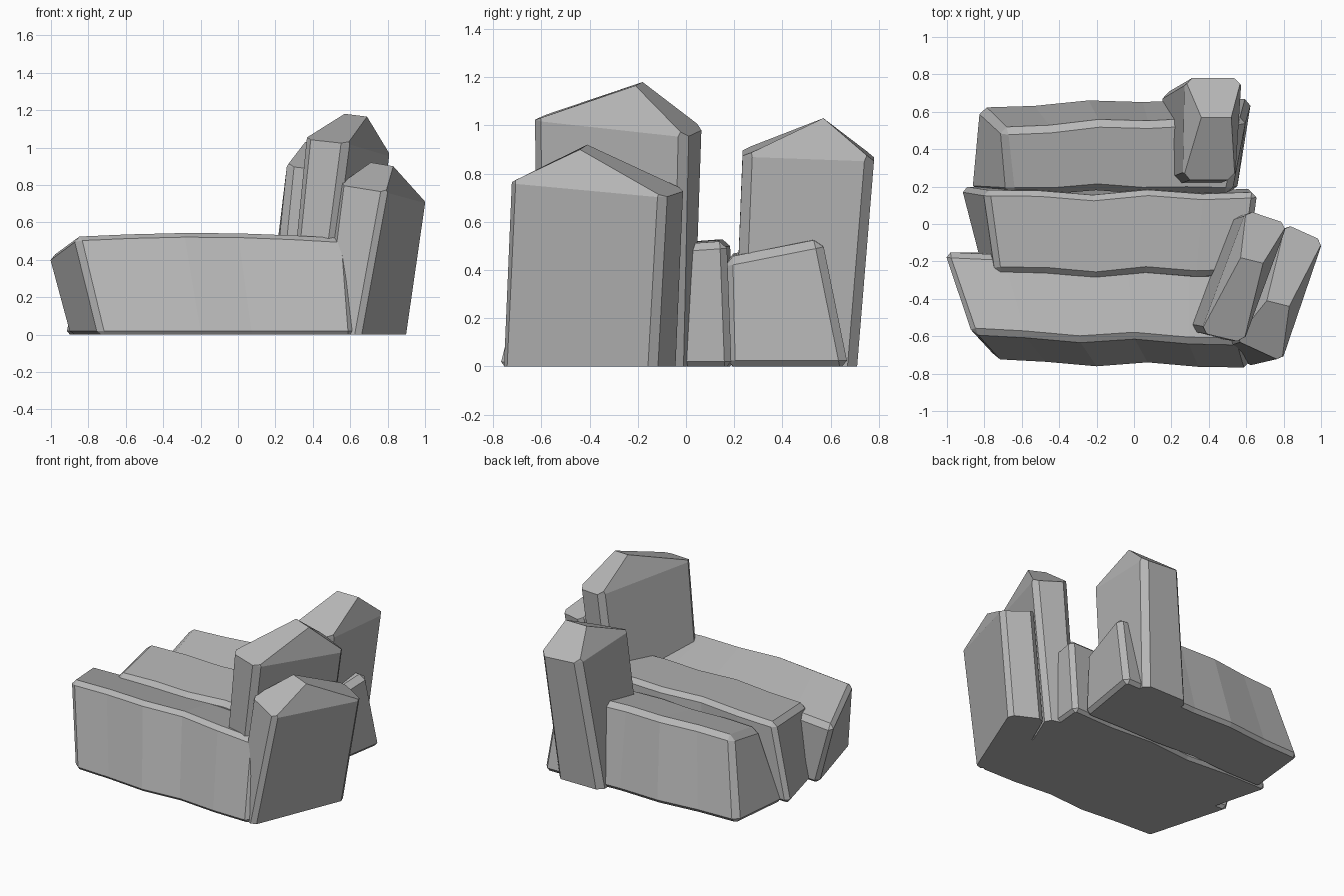
import bpy, bmesh, math
from mathutils import Vector

if "Cube" in bpy.data.objects:
    bpy.data.objects.remove(bpy.data.objects["Cube"])

stone = bpy.data.materials.new("grey_stone")
stone.diffuse_color = (0.47, 0.47, 0.47, 1)
stone.use_nodes = True
stone.node_tree.nodes["Principled BSDF"].inputs["Base Color"].default_value = stone.diffuse_color


def finish(name, bm, edges, width):
    """Chamfer the given edges, trim flat at ground level and make the object."""
    bmesh.ops.recalc_face_normals(bm, faces=bm.faces)
    bmesh.ops.bevel(bm, geom=edges, offset=width, segments=1, profile=0.5,
                    affect='EDGES', clamp_overlap=True)
    cut = bmesh.ops.bisect_plane(bm, geom=bm.verts[:] + bm.edges[:] + bm.faces[:],
                                 plane_co=(0, 0, 0), plane_no=(0, 0, 1), clear_inner=True)
    rim = [g for g in cut["geom_cut"] if isinstance(g, bmesh.types.BMEdge) and g.is_boundary]
    if rim:
        bmesh.ops.holes_fill(bm, edges=rim)
    bmesh.ops.recalc_face_normals(bm, faces=bm.faces)
    me = bpy.data.meshes.new(name)
    bm.to_mesh(me)
    bm.free()
    me.materials.append(stone)
    bpy.context.collection.objects.link(bpy.data.objects.new(name, me))


def slab(name, left, right, wave, width, rise):
    """Long block between two end outlines (front-bottom, front-top, back-top,
    back-bottom); wave shifts the middle sections in y, rise lifts their tops."""
    bm = bmesh.new()
    n = len(wave) + 1
    rings = []
    for i in range(n + 1):
        t = i / n
        dy = wave[i - 1] if 0 < i < n else 0
        dz = rise * math.sin(math.pi * t)
        ring = []
        for k in range(4):
            p = Vector(left[k]).lerp(Vector(right[k]), t)
            ring.append(bm.verts.new(p + Vector((0, dy, dz if k in (1, 2) else 0))))
        rings.append(ring)
    for a, b in zip(rings, rings[1:]):
        for k in range(4):
            bm.faces.new((a[k], a[(k + 1) % 4], b[(k + 1) % 4], b[k]))
    bm.faces.new(rings[0])
    bm.faces.new(rings[-1])
    bm.normal_update()
    bmesh.ops.recalc_face_normals(bm, faces=bm.faces)
    sharp = [e for e in bm.edges if e.calc_face_angle(0) > math.radians(35)]
    finish(name, bm, sharp, width)


def pillar(name, base, top, ridge, width):
    """Leaning column with a hipped peak; corners run front-left, front-right,
    back-right, back-left and the ridge runs left to right."""
    bm = bmesh.new()
    top = [Vector(p) for p in top]
    lo = []
    for b, t in zip(base, top):
        b = Vector((*b, 0))
        lo.append(bm.verts.new(b + (b - t) * 0.15))     # continues below ground
    hi = [bm.verts.new(p) for p in top]
    rl, rr = [bm.verts.new(p) for p in ridge]
    for k in range(4):
        j = (k + 1) % 4
        bm.faces.new((lo[k], lo[j], hi[j], hi[k]))
    bm.faces.new(lo)
    bm.faces.new((hi[0], hi[1], rr, rl))
    bm.faces.new((hi[2], hi[3], rl, rr))
    bm.faces.new((hi[1], hi[2], rr))
    bm.faces.new((hi[3], hi[0], rl))
    corners = [bm.edges.get((a, b)) for a, b in zip(lo, hi)]
    finish(name, bm, corners, width)


# Three long layered slabs
slab("front_slab",
     [(-0.74, -0.73, -0.01), (-0.87, -0.585, 0.53), (-1.02, -0.15, 0.42), (-0.90, -0.15, -0.01)],
     [(0.62, -0.775, -0.01), (0.58, -0.64, 0.52), (0.62, -0.20, 0.42), (0.62, -0.20, -0.01)],
     [-0.005, -0.02, 0.01, -0.005], 0.03, 0.025)
slab("middle_slab",
     [(-0.80, -0.29, -0.01), (-0.74, -0.26, 0.48), (-0.80, 0.18, 0.515), (-0.93, 0.20, -0.01)],
     [(0.60, -0.29, -0.01), (0.60, -0.27, 0.49), (0.66, 0.17, 0.52), (0.64, 0.19, -0.01)],
     [0, -0.022, 0.008, -0.012], 0.03, 0.012)
slab("back_slab",
     [(-0.88, 0.17, -0.01), (-0.67, 0.16, 0.45), (-0.71, 0.51, 0.53), (-0.83, 0.63, -0.01)],
     [(0.55, 0.17, -0.01), (0.52, 0.16, 0.45), (0.60, 0.565, 0.53), (0.63, 0.675, -0.01)],
     [0.0, 0.02, 0.002, 0.005], 0.035, 0.012)

# Three leaning, peaked pillars
pillar("front_pillar",
       [(0.44, -0.65), (0.65, -0.77), (0.91, -0.13), (0.71, -0.03)],
       [(0.54, -0.62, 0.80), (0.79, -0.735, 0.76), (1.01, -0.09, 0.70), (0.81, 0.0, 0.73)],
       [(0.71, -0.41, 0.92), (0.83, -0.44, 0.90)], 0.03)
pillar("middle_pillar",
       [(0.25, -0.56), (0.45, -0.62), (0.70, -0.02), (0.49, 0.04)],
       [(0.355, -0.58, 1.045), (0.585, -0.635, 1.02), (0.82, 0.0, 0.95), (0.60, 0.075, 0.985)],
       [(0.57, -0.18, 1.18), (0.69, -0.21, 1.165)], 0.035)
pillar("back_pillar",
       [(0.17, 0.20), (0.46, 0.20), (0.50, 0.71), (0.15, 0.71)],
       [(0.26, 0.235, 0.90), (0.54, 0.235, 0.87), (0.575, 0.78, 0.85), (0.27, 0.78, 0.87)],
       [(0.36, 0.57, 1.03), (0.52, 0.57, 1.03)], 0.04)
